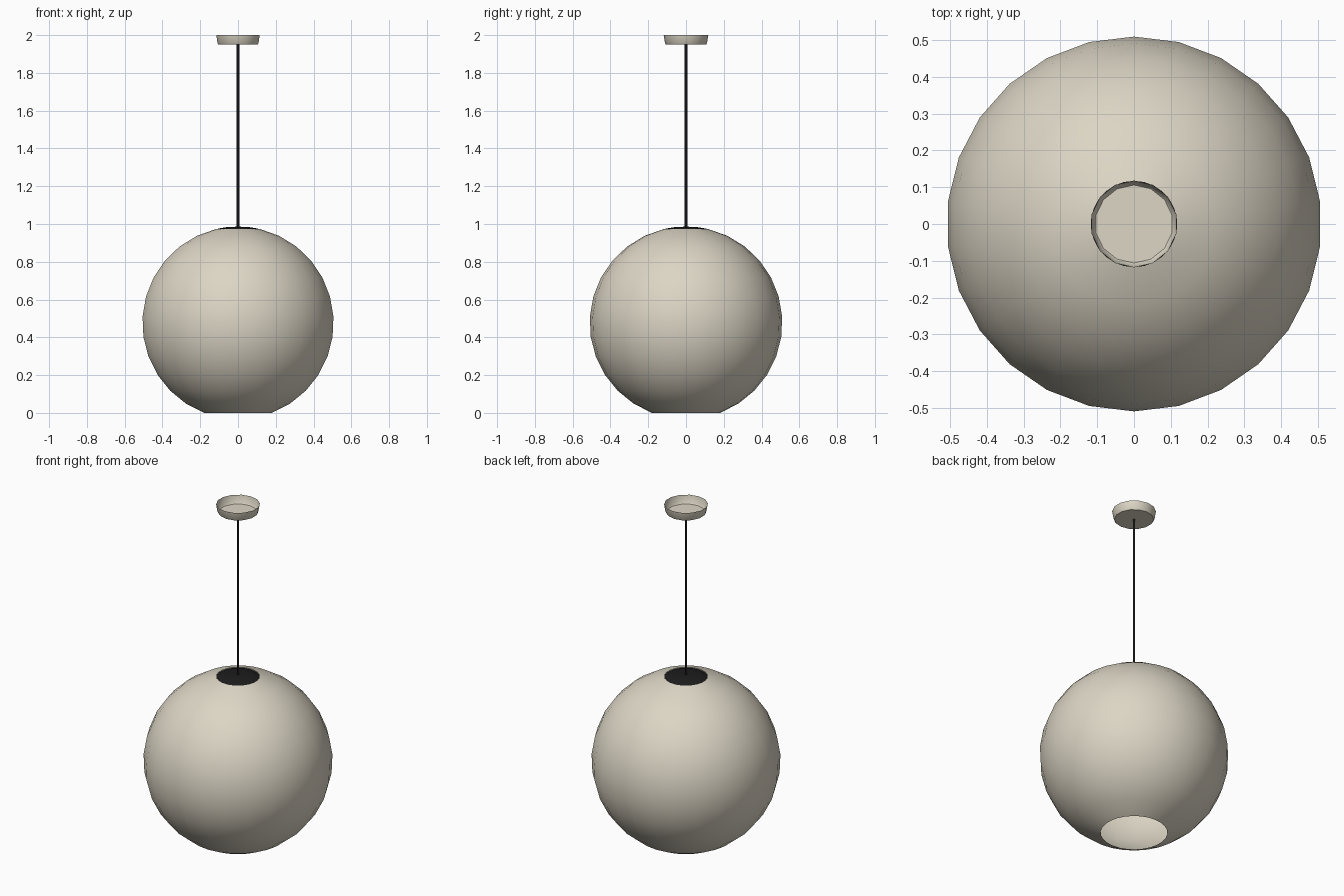
import bpy
import bmesh
import math

cube = bpy.data.objects.get("Cube")
if cube:
    bpy.data.objects.remove(cube, do_unlink=True)


def make_material(name, rgb, roughness):
    mat = bpy.data.materials.new(name)
    mat.use_nodes = True
    color = (*rgb, 1.0)
    mat.diffuse_color = color
    shader = mat.node_tree.nodes["Principled BSDF"]
    shader.inputs["Base Color"].default_value = color
    shader.inputs["Roughness"].default_value = roughness
    return mat


def lathe(name, profile, sides, mat, smooth_angle=40):
    """Turn a (radius, height) profile around z; zero radii become a pole."""
    bm = bmesh.new()
    points = [bm.verts.new((0, r, z)) for r, z in profile]
    edges = [bm.edges.new(pair) for pair in zip(points, points[1:])]
    bmesh.ops.spin(bm, geom=points + edges, cent=(0, 0, 0), axis=(0, 0, 1),
                   angle=math.tau, steps=sides, use_merge=True)
    bmesh.ops.remove_doubles(bm, verts=bm.verts[:], dist=0.0001)
    bmesh.ops.recalc_face_normals(bm, faces=bm.faces[:])
    mesh = bpy.data.meshes.new(name)
    bm.to_mesh(mesh)
    bm.free()
    mesh.materials.append(mat)
    obj = bpy.data.objects.new(name, mesh)
    bpy.context.collection.objects.link(obj)
    bpy.ops.object.select_all(action="DESELECT")
    obj.select_set(True)
    bpy.context.view_layer.objects.active = obj
    bpy.ops.object.shade_smooth_by_angle(angle=math.radians(smooth_angle))
    return obj


cream = make_material("warm cream", (0.72, 0.67, 0.56), 0.5)
black = make_material("soft black", (0.012, 0.012, 0.012), 0.5)

# Hollow globe shade, open at the bottom and under the cap
radius, centre, rows = 0.51, 0.477, 12
top_angle, bottom_angle = math.radians(13.3), math.radians(159.3)
arc = []
for i in range(rows + 1):
    a = top_angle + (bottom_angle - top_angle) * i / rows
    arc.append((radius * math.sin(a), max(0, centre + radius * math.cos(a))))
lathe("globe_shade", arc, 26, cream)

# Shallow domed cap over the top opening
lathe("shade_cap", [(0.113, 0.966), (0.118, 0.969), (0.106, 0.976),
                    (0.055, 0.984), (0, 0.986)], 26, black)

# Thin hanging cord
lathe("cord", [(0, 0.975), (0.007, 0.975), (0.007, 1.949), (0, 1.949)], 4, black)

# Open ceiling cup
lathe("ceiling_cup", [(0, 1.95), (0.106, 1.95), (0.111, 1.956), (0.118, 2.0)],
      14, cream, 50)
